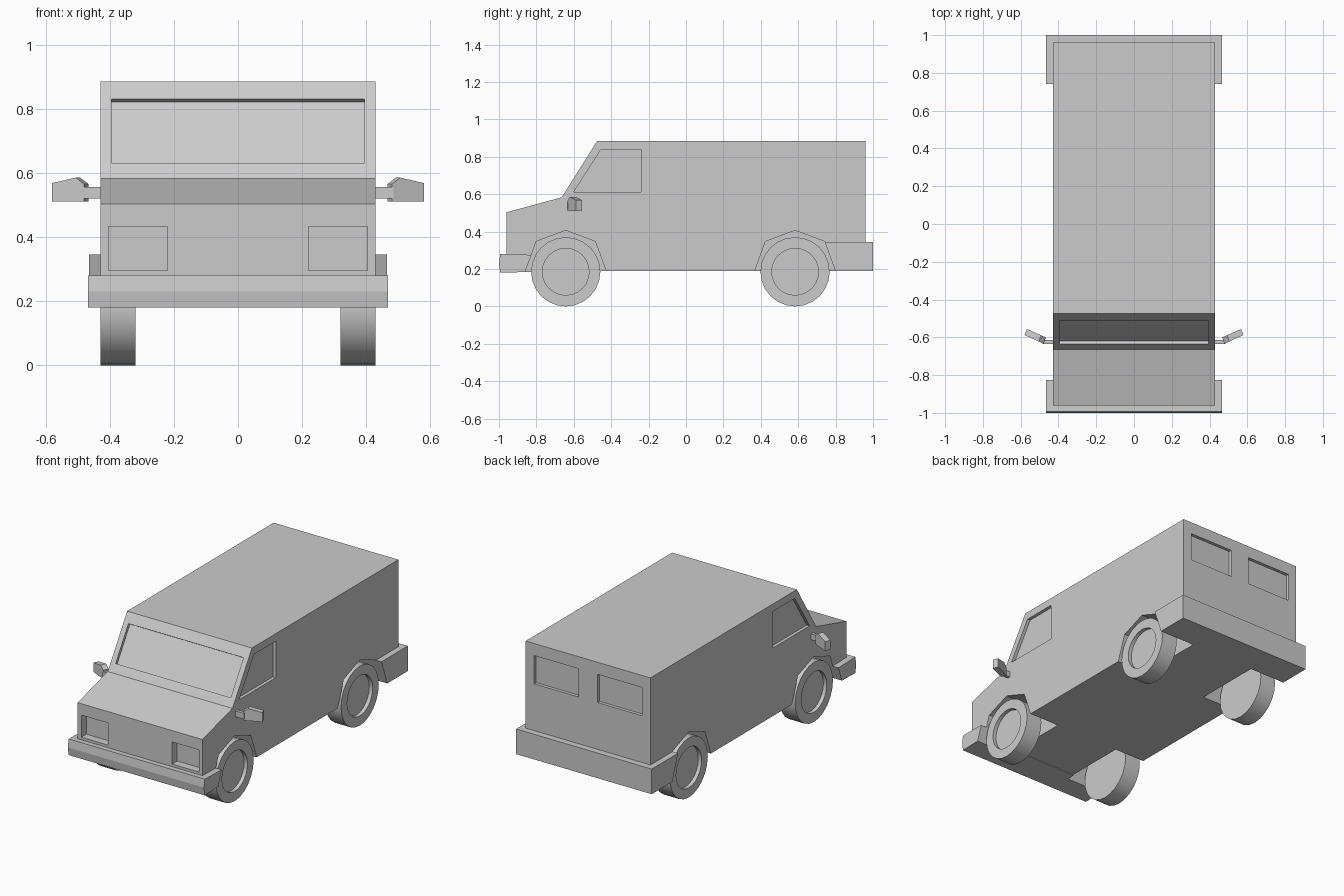
import bpy, bmesh, math
from mathutils import Vector, Matrix

if "Cube" in bpy.data.objects:
    bpy.data.objects.remove(bpy.data.objects["Cube"])


def make_object(name, bm):
    bmesh.ops.recalc_face_normals(bm, faces=bm.faces)
    mesh = bpy.data.meshes.new(name)
    bm.to_mesh(mesh)
    bm.free()
    obj = bpy.data.objects.new(name, mesh)
    bpy.context.collection.objects.link(obj)
    return obj


def prism(name, points, sweep):
    """Flat polygon swept along a vector."""
    bm = bmesh.new()
    face = bm.faces.new([bm.verts.new(p) for p in points])
    out = bmesh.ops.extrude_face_region(bm, geom=[face])
    verts = [g for g in out["geom"] if isinstance(g, bmesh.types.BMVert)]
    bmesh.ops.translate(bm, verts=verts, vec=Vector(sweep))
    return make_object(name, bm)


def side_prism(name, profile, x0, x1):
    """(y, z) profile swept across the vehicle."""
    return prism(name, [(x0, y, z) for y, z in profile], (x1 - x0, 0, 0))


def recess(points, normal, depth):
    """Cutter that sinks an outline into a face."""
    n = Vector(normal).normalized()
    cutter = prism("cutter", [Vector(p) + n * 0.05 for p in points], -n * (depth + 0.05))
    cutter.hide_render = True
    return cutter


def cut(obj, cutters):
    for c in cutters:
        mod = obj.modifiers.new("cut", 'BOOLEAN')
        mod.operation, mod.solver, mod.object = 'DIFFERENCE', 'EXACT', c
    bpy.context.view_layer.update()
    mesh = bpy.data.meshes.new_from_object(
        obj.evaluated_get(bpy.context.evaluated_depsgraph_get()))
    obj.modifiers.clear()
    obj.data = mesh


FRONT_Y, REAR_Y, WHEEL_R = -0.643, 0.583, 0.185

# Body shell and bumpers
body = side_prism("body", [(-0.96, 0.19), (-0.96, 0.503), (-0.665, 0.583),
                           (-0.475, 0.885), (0.96, 0.885), (0.96, 0.19)], -0.428, 0.428)
front_bumper = side_prism("front_bumper", [(-0.81, 0.275), (-0.993, 0.28), (-1, 0.23),
                                           (-0.993, 0.18), (-0.81, 0.185)], -0.467, 0.467)
rear_bumper = side_prism("rear_bumper", [(0.74, 0.345), (1, 0.345), (1, 0.189),
                                         (0.74, 0.189)], -0.465, 0.465)

# Wheel arches
arches = {}
for yc in (FRONT_Y, REAR_Y):
    outline = [(-0.248, 0.1), (-0.158, 0.347), (0, 0.406), (0.158, 0.347), (0.248, 0.1)]
    arches[yc] = [side_prism("arch_cutter", [(yc + y, z) for y, z in outline], s * 0.22, s * 0.6)
                  for s in (-1, 1)]

# Windscreen, side windows, rear windows and headlight recesses
recesses = [recess([(-0.395, -0.635, 0.63), (0.395, -0.635, 0.63),
                    (0.395, -0.51, 0.83), (-0.395, -0.51, 0.83)], (0, -0.302, 0.19), 0.018)]
for s in (-1, 1):
    recesses.append(recess([(s * 0.428, y, z) for y, z in
                            [(-0.60, 0.612), (-0.24, 0.612), (-0.24, 0.838), (-0.455, 0.838)]],
                           (s, 0, 0), 0.02))
    recesses.append(recess([(s * x, 0.96, z) for x, z in
                            [(0.065, 0.635), (0.37, 0.635), (0.37, 0.81), (0.065, 0.81)]],
                           (0, 1, 0), 0.02))
    recesses.append(recess([(s * x, -0.96, z) for x, z in
                            [(0.22, 0.295), (0.403, 0.295), (0.403, 0.432), (0.22, 0.432)]],
                           (0, -1, 0), 0.05))

cut(body, arches[FRONT_Y] + arches[REAR_Y] + recesses)
cut(front_bumper, arches[FRONT_Y])
cut(rear_bumper, arches[REAR_Y])
for c in arches[FRONT_Y] + arches[REAR_Y] + recesses:
    bpy.data.objects.remove(c)


# Wheels with sunken hubs on the outer face
def wheel(name, side, yc):
    bm = bmesh.new()
    rings = [(0.32, WHEEL_R), (0.428, WHEEL_R), (0.428, 0.125), (0.405, 0.125)]
    n = 24
    loops = [[bm.verts.new((side * x, yc + r * math.sin(2 * math.pi * i / n),
                            WHEEL_R + r * math.cos(2 * math.pi * i / n))) for i in range(n)]
             for x, r in rings]
    for a, b in zip(loops, loops[1:]):
        for i in range(n):
            j = (i + 1) % n
            bm.faces.new((a[i], a[j], b[j], b[i]))
    bm.faces.new(loops[0])
    bm.faces.new(loops[-1])
    obj = make_object(name, bm)
    bpy.ops.object.select_all(action='DESELECT')
    obj.select_set(True)
    bpy.context.view_layer.objects.active = obj
    bpy.ops.object.shade_smooth_by_angle(angle=math.radians(30))


for s, label in ((-1, "left"), (1, "right")):
    wheel(f"front_wheel_{label}", s, FRONT_Y)
    wheel(f"rear_wheel_{label}", s, REAR_Y)

    # Door mirror: arm and angled head
    side_prism(f"mirror_arm_{label}", [(-0.635, 0.52), (-0.615, 0.52), (-0.615, 0.556),
                                       (-0.635, 0.556)], s * 0.42, s * 0.485)
    head = [(0, 0.51), (0.11, 0.51), (0.11, 0.568), (0.028, 0.585), (0, 0.565)]
    prism(f"mirror_head_{label}",
          [(s * (0.48 + 0.91 * u), -0.633 + 0.41 * u, z) for u, z in head],
          (-s * 0.014, 0.032, 0))
